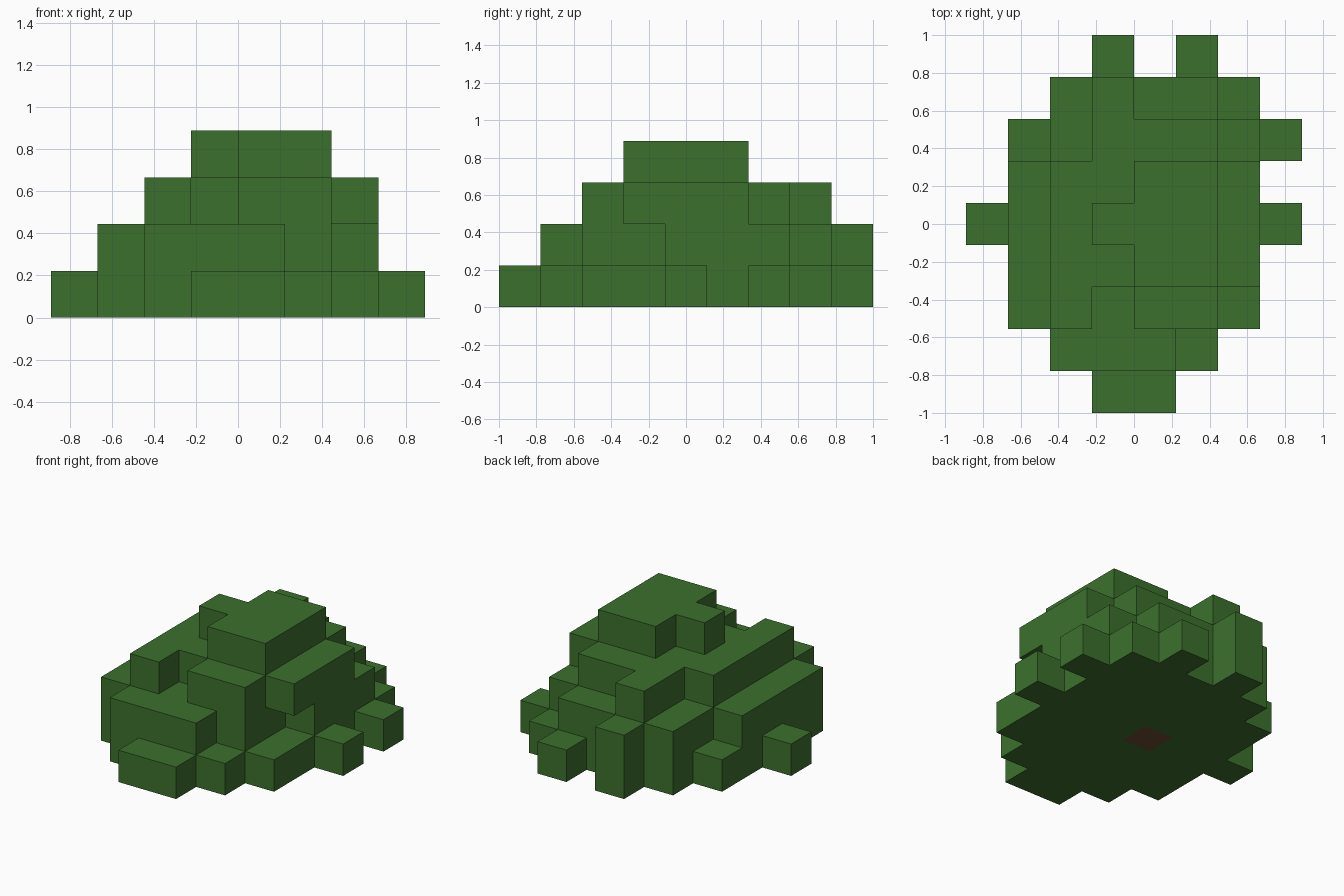
import bpy
import bmesh
from mathutils import Vector

if "Cube" in bpy.data.objects:
    bpy.data.objects.remove(bpy.data.objects["Cube"], do_unlink=True)

CELL = 2 / 9

# Stack height of every block column: rows run front to back, characters along x
HEIGHTS = [
    "...11...",
    "..2221..",
    ".232331.",
    ".233441.",
    "12344431",
    ".233443.",
    ".1233321",
    "..23221.",
    "...2.1..",
]
TRUNK = (3, 4, 0)
OVERHANG = (6, 3, 2)


def material(name, color):
    mat = bpy.data.materials.new(name)
    mat.use_nodes = True
    mat.diffuse_color = (*color, 1)
    bsdf = next(n for n in mat.node_tree.nodes if n.type == "BSDF_PRINCIPLED")
    bsdf.inputs["Base Color"].default_value = (*color, 1)
    bsdf.inputs["Roughness"].default_value = 0.9
    return mat


def place(cell):
    """Centre of a grid cell."""
    i, j, k = cell
    return Vector((i - 3.5, j - 4, k + 0.5)) * CELL


def block_object(name, cells, solid, mat):
    """Mesh of cells, with a face only where the neighbouring cell is open."""
    bm = bmesh.new()
    for cell in cells:
        for axis in range(3):
            for sign in (-1, 1):
                normal = Vector((0, 0, 0))
                normal[axis] = sign
                if tuple(int(c + n) for c, n in zip(cell, normal)) in solid:
                    continue
                u = Vector((0, 0, 0))
                u[(axis + 1) % 3] = 1
                v = normal.cross(u)
                corners = (-u - v, u - v, u + v, v - u)
                center = place(cell)
                bm.faces.new([bm.verts.new(center + (normal + c) * CELL / 2)
                              for c in corners])
    bmesh.ops.remove_doubles(bm, verts=bm.verts, dist=CELL / 100)
    mesh = bpy.data.meshes.new(name)
    bm.to_mesh(mesh)
    bm.free()
    mesh.materials.append(mat)
    obj = bpy.data.objects.new(name, mesh)
    bpy.context.collection.objects.link(obj)
    return obj


# Fill the columns and add the single overhanging block
solid = {(i, j, k)
         for j, row in enumerate(HEIGHTS)
         for i, height in enumerate(row) if height != "."
         for k in range(int(height))}
solid.add(OVERHANG)

# Leafy mound
block_object("leaves", sorted(solid - {TRUNK}), solid,
             material("leaf green", (0.046, 0.163, 0.027)))

# Trunk block, flush with the underside
block_object("trunk", [TRUNK], set(),
             material("bark brown", (0.15, 0.072, 0.032)))
